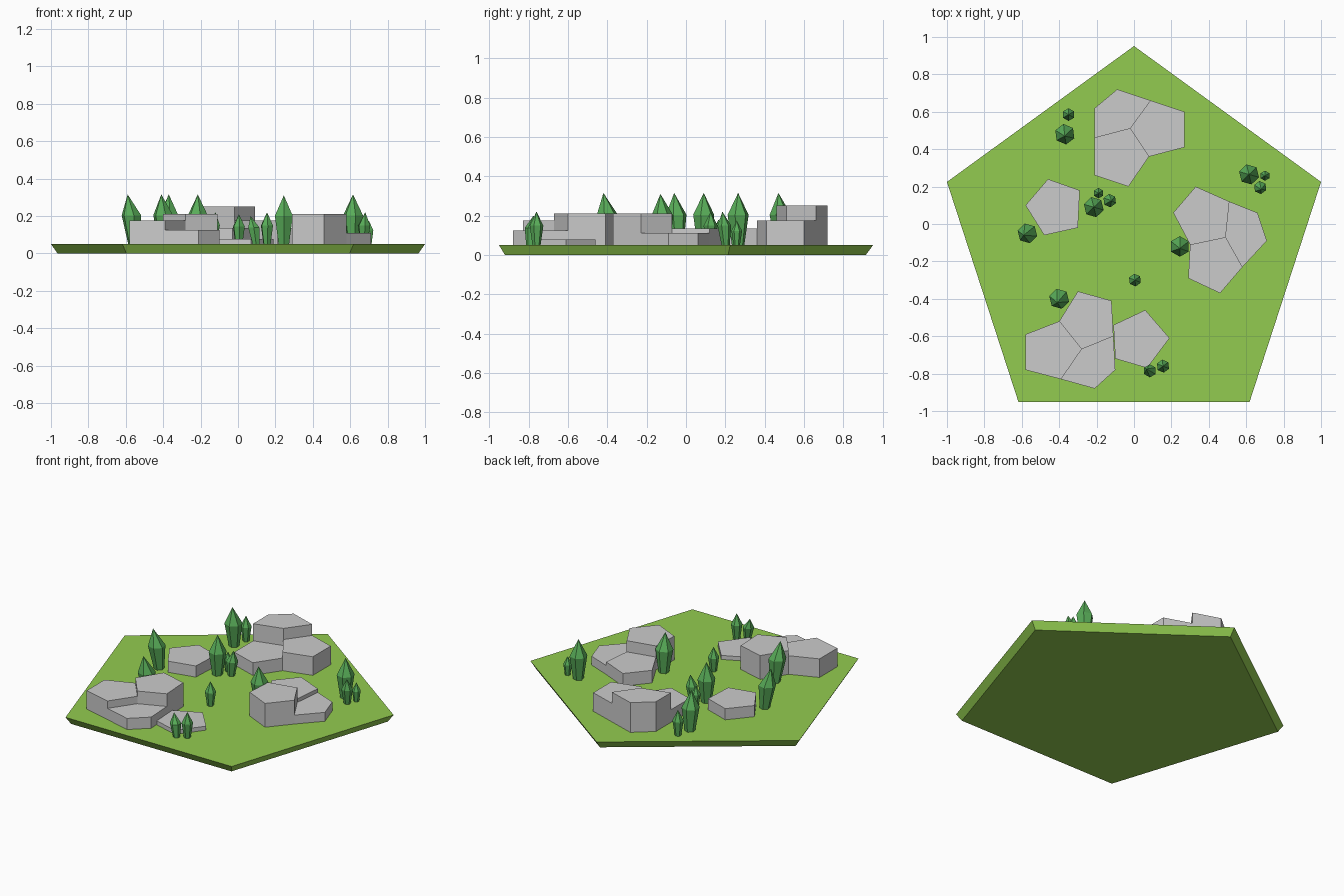
import bpy, math
from mathutils import Vector

if "Cube" in bpy.data.objects:
    bpy.data.objects.remove(bpy.data.objects["Cube"])


def material(name, color):
    m = bpy.data.materials.new(name)
    m.diffuse_color = (*color, 1)
    m.use_nodes = True
    m.node_tree.nodes["Principled BSDF"].inputs["Base Color"].default_value = m.diffuse_color
    return m


def loft(name, rings, mat=None, tip=None):
    """Closed solid through equal-length rings, optionally ending in a point."""
    n = len(rings[0])
    verts = [p for r in rings for p in r]
    faces = [tuple(reversed(range(n)))]
    for k in range(len(rings) - 1):
        a, b = k * n, (k + 1) * n
        faces += [(a + i, a + (i + 1) % n, b + (i + 1) % n, b + i) for i in range(n)]
    last = (len(rings) - 1) * n
    if tip is None:
        faces.append(tuple(range(last, last + n)))
    else:
        verts.append(tip)
        faces += [(last + i, last + (i + 1) % n, len(verts) - 1) for i in range(n)]
    me = bpy.data.meshes.new(name)
    me.from_pydata(verts, [], faces)
    ob = bpy.data.objects.new(name, me)
    bpy.context.collection.objects.link(ob)
    if mat:
        me.materials.append(mat)
    return ob


def ring(x, y, z, r, n, phase):
    return [(x + r * math.cos(phase + math.tau * i / n),
             y + r * math.sin(phase + math.tau * i / n), z) for i in range(n)]


grass = material("grass", (0.29, 0.60, 0.08))
leaf = material("leaf", (0.10, 0.42, 0.10))
GROUND = 0.05

# Pentagonal ground slab, tapering towards the underside
R = 1.0515
loft("ground_slab", [ring(0, -0.1, 0, R * 0.965, 5, math.pi / 2),
                     ring(0, -0.1, GROUND, R, 5, math.pi / 2)], grass)


# Flat-topped pentagonal rocks
def rock(name, top, pts):
    area = sum(a[0] * b[1] - b[0] * a[1] for a, b in zip(pts, pts[1:] + pts[:1]))
    if area < 0:
        pts = pts[::-1]
    loft(name, [[(x, y, z) for x, y in pts] for z in (GROUND - 0.005, top)])


# Clusters: hub point, three spokes, two outer points between neighbouring spokes
def cluster(name, hub, spokes, outer, heights):
    for i in range(3):
        rock(f"{name}_{i + 1}", heights[i],
             [hub, spokes[i], *outer[i], spokes[(i + 1) % 3]])


cluster("back_rock", (-0.02, 0.51),
        [(-0.21, 0.46), (0.09, 0.66), (0.08, 0.36)],
        [[(-0.21, 0.62), (-0.09, 0.72)], [(0.27, 0.60), (0.27, 0.41)],
         [(-0.03, 0.20), (-0.21, 0.26)]], (0.25, 0.175, 0.135))
cluster("right_rock", (0.49, -0.07),
        [(0.30, -0.11), (0.51, 0.12), (0.58, -0.23)],
        [[(0.21, 0.06), (0.33, 0.20)], [(0.66, 0.06), (0.71, -0.09)],
         [(0.46, -0.37), (0.29, -0.29)]], (0.135, 0.11, 0.21))
cluster("front_rock", (-0.28, -0.67),
        [(-0.39, -0.83), (-0.40, -0.52), (-0.11, -0.60)],
        [[(-0.58, -0.78), (-0.58, -0.59)], [(-0.30, -0.36), (-0.12, -0.41)],
         [(-0.10, -0.78), (-0.21, -0.88)]], (0.175, 0.21, 0.125))
rock("low_rock", 0.077, [(-0.11, -0.54), (0.06, -0.46), (0.19, -0.61),
                         (0.07, -0.77), (-0.10, -0.72)])
rock("left_rock", 0.125, [(-0.58, 0.10), (-0.46, 0.24), (-0.29, 0.18),
                          (-0.30, -0.02), (-0.48, -0.06)])

# Six-sided trees: x, y, radius, top height, lean of the tip in x and y
trees = [
    (-0.35, 0.585, 0.034, 0.22, 0, 0), (-0.37, 0.48, 0.055, 0.315, 0, -0.01),
    (-0.215, 0.09, 0.055, 0.315, 0, 0), (-0.19, 0.165, 0.028, 0.18, 0, 0),
    (-0.13, 0.125, 0.036, 0.22, 0.01, 0), (-0.57, -0.05, 0.054, 0.315, -0.02, -0.01),
    (0.245, -0.12, 0.055, 0.31, 0, -0.01), (0.005, -0.30, 0.034, 0.21, 0, 0),
    (-0.40, -0.40, 0.055, 0.315, -0.01, -0.02), (0.085, -0.785, 0.035, 0.20, -0.018, 0.01),
    (0.155, -0.76, 0.035, 0.22, 0, 0), (0.615, 0.265, 0.055, 0.315, 0, 0),
    (0.70, 0.258, 0.027, 0.175, 0, 0), (0.675, 0.195, 0.035, 0.22, 0.005, -0.01)]
for i, (x, y, r, top, lx, ly) in enumerate(trees):
    h = top - GROUND
    phase = math.radians(30 + 7 * (i % 3))
    loft(f"tree_{i + 1}",
         [ring(x - lx * 0.7, y - ly * 0.7, GROUND - 0.005, r * 0.58, 6, phase),
          ring(x, y, GROUND + h * 0.58, r, 6, phase)],
         leaf, (x + lx, y + ly, top))
